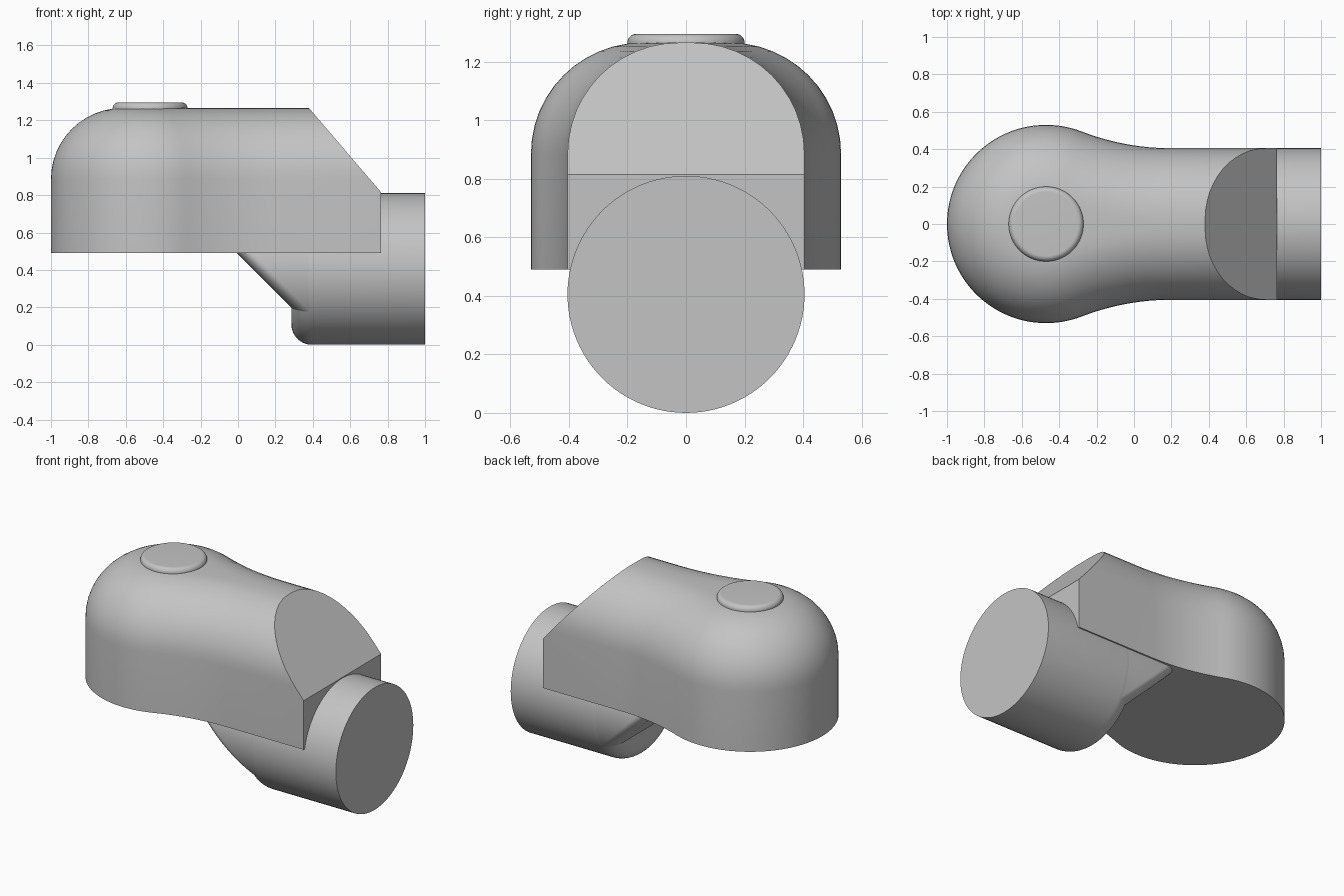
import bpy, bmesh
from math import sin, cos, pi, atan2, hypot

if "Cube" in bpy.data.objects:
    bpy.data.objects.remove(bpy.data.objects["Cube"])

grey = bpy.data.materials.new("light grey")
grey.use_nodes = True
colour = (0.55, 0.55, 0.55, 1)
grey.diffuse_color = colour
grey.node_tree.nodes["Principled BSDF"].inputs["Base Color"].default_value = colour

STEPS = 12
SIDES = 96
QUARTER = [pi / 2 * k / STEPS for k in range(STEPS + 1)]


def loft(name, rings, cut=None):
    """Skin closed rings, cap both ends and optionally slice with a plane."""
    bm = bmesh.new()
    loops = [[bm.verts.new(p) for p in ring] for ring in rings]
    count = len(loops[0])
    for low, high in zip(loops, loops[1:]):
        for i in range(count):
            j = (i + 1) % count
            bm.faces.new((low[i], low[j], high[j], high[i]))
    bm.faces.new(loops[0])
    bm.faces.new(loops[-1])
    if cut:
        bmesh.ops.bisect_plane(bm, geom=bm.verts[:] + bm.edges[:] + bm.faces[:], dist=1e-5,
                               plane_co=cut[0], plane_no=cut[1], clear_outer=True)
        bmesh.ops.holes_fill(bm, edges=[e for e in bm.edges if e.is_boundary], sides=0)
    bmesh.ops.recalc_face_normals(bm, faces=bm.faces[:])
    mesh = bpy.data.meshes.new(name)
    bm.to_mesh(mesh)
    bm.free()
    mesh.materials.append(grey)
    obj = bpy.data.objects.new(name, mesh)
    bpy.context.collection.objects.link(obj)
    bpy.ops.object.select_all(action='DESELECT')
    obj.select_set(True)
    bpy.context.view_layer.objects.active = obj
    bpy.ops.object.shade_smooth_by_angle(angle=pi / 6)
    return obj


def circle(radius):
    return [(radius * cos(2 * pi * i / SIDES), radius * sin(2 * pi * i / SIDES))
            for i in range(SIDES)]


# Housing: round head blending through a concave arc into a straight neck
HEAD_X, HEAD_R = -0.47, 0.53
NECK, NECK_X, END_X = 0.405, 0.2, 0.765
run = NECK_X - HEAD_X
blend = (run**2 + NECK**2 - HEAD_R**2) / (2 * (HEAD_R - NECK))
sweep = atan2(run, NECK + blend)

half = [((END_X, NECK), (0, 1))]
for k in range(17):
    a = sweep * k / 16
    half.append(((NECK_X - blend * sin(a), NECK + blend * (1 - cos(a))), (sin(a), cos(a))))
for k in range(1, 37):
    a = pi / 2 - sweep + (pi / 2 + sweep) * k / 36
    half.append(((HEAD_X + HEAD_R * cos(a), HEAD_R * sin(a)), (cos(a), sin(a))))
outline = half + [((p[0], -p[1]), (n[0], -n[1])) for p, n in reversed(half[:-1])]

BASE, TOP, ROUND = 0.49, 1.265, 0.38
levels = [(BASE, 0)] + [(TOP - ROUND + ROUND * sin(a), ROUND * (1 - cos(a))) for a in QUARTER]
loft("housing",
     [[(p[0] - n[0] * inset, p[1] - n[1] * inset, z) for p, n in outline] for z, inset in levels],
     cut=((END_X, 0, 0.815), (0.45, 0, 0.385)))

# Round cap on top of the head
CAP_R, EDGE = 0.2, 0.03
cap = [(1.22, CAP_R)] + [(1.265 + EDGE * sin(a), CAP_R - EDGE * (1 - cos(a))) for a in QUARTER]
loft("top_cap", [[(HEAD_X + x, y, z) for x, y in circle(r)] for z, r in cap])

# Horizontal connector with a rounded inner end
PIPE_R, PIPE_X, FILLET = 0.405, 0.285, 0.11
pipe = [(1, PIPE_R)] + [(PIPE_X + FILLET * (1 - sin(a)), PIPE_R - FILLET * (1 - cos(a)))
                        for a in QUARTER]
loft("connector", [[(x, y, PIPE_R + z) for y, z in circle(r)] for x, r in pipe])

# Slanted shoulder joining the connector to the underside of the housing
SLANT, SOFT, SHOULDER_R = 0.485, 0.08, 0.404
rings = [[(0.6, y, PIPE_R + z) for y, z in circle(SHOULDER_R)]]
for a in QUARTER:
    r = SHOULDER_R - SOFT * (1 - cos(a))
    rings.append([(SLANT - PIPE_R - z + SOFT * (1 - sin(a)), y, PIPE_R + z)
                  for y, z in circle(r)])
loft("shoulder", rings)
